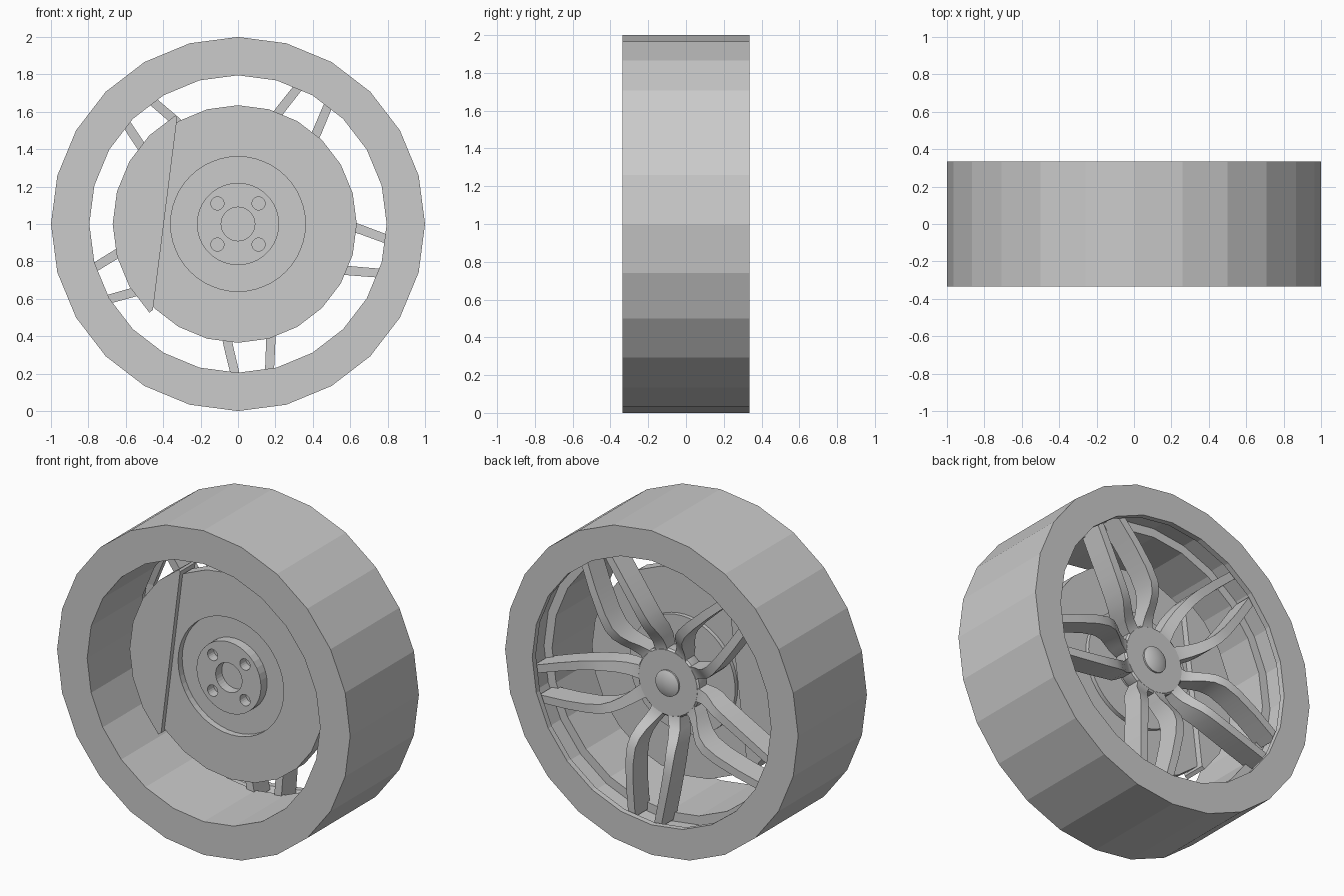
import bpy, bmesh
from math import sin, cos, pi, radians
from mathutils import Matrix

if "Cube" in bpy.data.objects:
    bpy.data.objects.remove(bpy.data.objects["Cube"])

grey = bpy.data.materials.new("plain grey")
grey.use_nodes = True
grey.diffuse_color = (0.6, 0.6, 0.6, 1)
grey.node_tree.nodes["Principled BSDF"].inputs["Base Color"].default_value = (0.6, 0.6, 0.6, 1)


def finish(name, bm, smooth=False):
    bmesh.ops.remove_doubles(bm, verts=bm.verts, dist=0.0001)
    bmesh.ops.recalc_face_normals(bm, faces=bm.faces)
    mesh = bpy.data.meshes.new(name)
    bm.to_mesh(mesh)
    bm.free()
    mesh.materials.append(grey)
    ob = bpy.data.objects.new(name, mesh)
    bpy.context.collection.objects.link(ob)
    ob.location.z = 1
    if smooth:
        activate(ob)
        bpy.ops.object.shade_smooth_by_angle(angle=radians(32))
    return ob


def activate(ob):
    bpy.ops.object.select_all(action='DESELECT')
    ob.select_set(True)
    bpy.context.view_layer.objects.active = ob


def lathe(name, profile, segs, smooth=False, x=0, z=0):
    """Spin a closed (radius, y) outline around the wheel axis."""
    bm = bmesh.new()
    rings = []
    for i in range(segs):
        a = 2 * pi * i / segs
        rings.append([bm.verts.new((x + r * cos(a), y, z + r * sin(a))) for r, y in profile])
    n = len(profile)
    for i in range(segs):
        p, q = rings[i], rings[(i + 1) % segs]
        for j in range(n):
            k = (j + 1) % n
            if profile[j][0] == 0 and profile[k][0] == 0:
                continue
            bm.faces.new((p[j], p[k], q[k], q[j]))
    bmesh.ops.dissolve_degenerate(bm, dist=0.00001, edges=bm.edges)
    return finish(name, bm, smooth)


def rod(name, r, y0, y1, segs, smooth=False, x=0, z=0):
    return lathe(name, [(0, y0), (r, y0), (r, y1), (0, y1)], segs, smooth, x, z)


def cut(ob, cutter):
    activate(ob)
    mod = ob.modifiers.new("cut", 'BOOLEAN')
    mod.operation = 'DIFFERENCE'
    mod.solver = 'EXACT'
    mod.object = cutter
    bpy.ops.object.modifier_apply(modifier=mod.name)
    bpy.data.objects.remove(cutter)


# Tyre with a stepped inner rim
lathe("tyre", [(0.795, -0.335), (1, -0.335), (1, 0.335), (0.815, 0.335), (0.815, 0.3),
               (0.85, 0.28), (0.85, 0.17), (0.795, 0.17)], 24)

# Brake disc, recessed in the middle
disc = rod("brake_disc", 0.635, -0.07, 0.01, 24)
cut(disc, rod("recess_cutter", 0.36, -0.2, -0.03, 48))
rod("disc_hat", 0.36, 0, 0.035, 48, True)

# Axle hub with centre bore and four bolt holes
hub = rod("axle_hub", 0.22, -0.09, -0.02, 36)
cut(hub, rod("bore_cutter", 0.09, -0.2, -0.025, 32))
for sx in (-1, 1):
    for sz in (-1, 1):
        cut(hub, rod("bolt_cutter", 0.035, -0.2, -0.03, 20, x=0.11 * sx, z=0.11 * sz))
rod("axle_shaft", 0.16, 0, 0.12, 36, True)

# Brake caliper: circle segment straddling the disc
bm = bmesh.new()
outline = [(0.67 * cos(radians(a)), 0.67 * sin(radians(a))) for a in range(120, 226, 15)]
outline += [(-0.455, -0.46), (-0.325, 0.57)]
face = bm.faces.new([bm.verts.new((x, -0.1, z)) for x, z in outline])
side = bmesh.ops.extrude_face_region(bm, geom=[face])["geom"]
for v in side:
    if isinstance(v, bmesh.types.BMVert):
        v.co.y = 0.05
finish("brake_caliper", bm)

# Wheel centre and domed cap
lathe("wheel_centre", [(0, 0.08), (0.2, 0.08), (0.21, 0.1), (0.21, 0.165), (0.2, 0.175), (0, 0.175)], 40, True)
lathe("centre_cap", [(0, 0.16), (0.08, 0.16), (0.08, 0.185), (0.068, 0.19), (0.045, 0.198), (0, 0.203)], 32, True)

# Five pairs of spokes, each lofted through sections:
# distance out, sideways offset, front y, back y, width
sections = [(0.14, 0.04, 0.09, 0.17, 0.09), (0.2, 0.06, 0.09, 0.175, 0.085),
            (0.25, 0.085, 0.095, 0.2, 0.075), (0.3, 0.108, 0.115, 0.24, 0.066),
            (0.35, 0.122, 0.14, 0.275, 0.06), (0.41, 0.13, 0.155, 0.295, 0.056),
            (0.5, 0.128, 0.16, 0.302, 0.053), (0.65, 0.113, 0.155, 0.3, 0.05),
            (0.83, 0.088, 0.145, 0.29, 0.048)]
for n in range(5):
    turn = Matrix.Rotation(-radians(-84.5 + 72 * n), 4, 'Y')
    for s, side_name in ((-1, "a"), (1, "b")):
        bm = bmesh.new()
        loops = []
        for r, v, y0, y1, w in sections:
            corners = [(v - w / 2, y0), (v + w / 2, y0), (v + w / 2, y1), (v - w / 2, y1)]
            loops.append([bm.verts.new((r, y, s * c)) for c, y in corners])
        for p, q in zip(loops, loops[1:]):
            for j in range(4):
                k = (j + 1) % 4
                bm.faces.new((p[j], p[k], q[k], q[j]))
        bm.faces.new(loops[0])
        bm.faces.new(loops[-1])
        bm.transform(turn)
        finish(f"spoke_{n + 1}{side_name}", bm, True)
